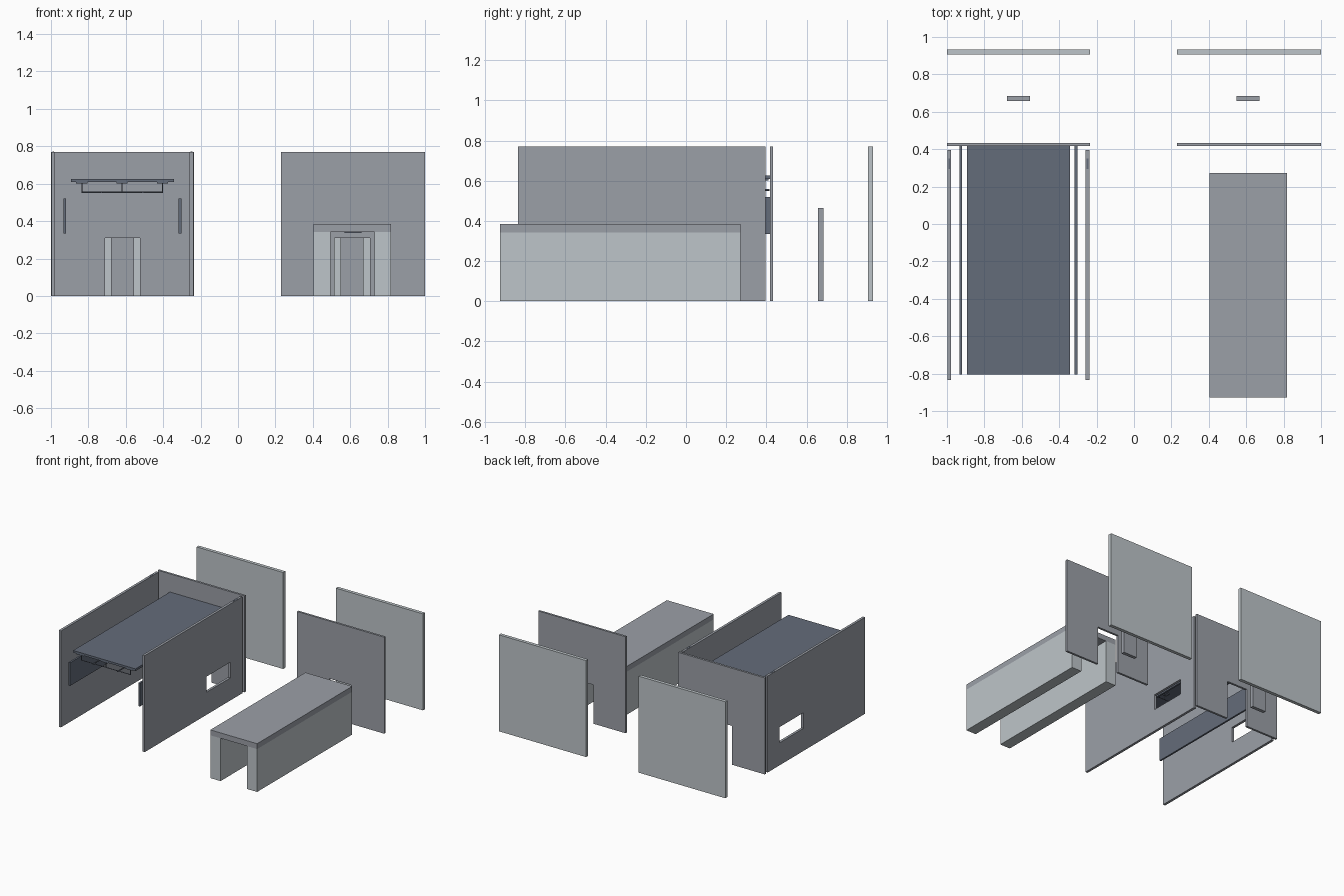
import bpy, bmesh, math
from mathutils import Vector

if "Cube" in bpy.data.objects:
    bpy.data.objects.remove(bpy.data.objects["Cube"])


def material(name, rgb):
    m = bpy.data.materials.new(name)
    m.diffuse_color = (*rgb, 1)
    m.use_nodes = True
    m.node_tree.nodes["Principled BSDF"].inputs["Base Color"].default_value = m.diffuse_color
    return m


GREY = material("mid_grey", (0.33, 0.35, 0.39))
LIGHT = material("light_grey", (0.515, 0.56, 0.585))
SLATE = material("dark_slate", (0.127, 0.15, 0.195))


def finish(bm, name, mat):
    bmesh.ops.recalc_face_normals(bm, faces=bm.faces)
    me = bpy.data.meshes.new(name)
    bm.to_mesh(me)
    bm.free()
    me.materials.append(mat)
    ob = bpy.data.objects.new(name, me)
    bpy.context.collection.objects.link(ob)
    return ob


def box(name, x, y, z, mat):
    """Box from (min, max) pairs."""
    bm = bmesh.new()
    bmesh.ops.create_cube(bm, size=1)
    for v in bm.verts:
        v.co = [r[0] if c < 0 else r[1] for c, r in zip(v.co, (x, y, z))]
    return finish(bm, name, mat)


def rod(name, a, b, r, mat):
    """Thin round rod between two points."""
    a, b = Vector(a), Vector(b)
    bm = bmesh.new()
    bmesh.ops.create_cone(bm, cap_ends=True, segments=8, radius1=r, radius2=r, depth=(b - a).length)
    bm.transform((b - a).to_track_quat('Z', 'Y').to_matrix().to_4x4())
    bmesh.ops.translate(bm, verts=bm.verts, vec=(a + b) / 2)
    return finish(bm, name, mat)


def extrude_profile(name, pts, thickness, mat):
    """Solid from a closed 3D outline, pushed along a vector."""
    bm = bmesh.new()
    f = bm.faces.new([bm.verts.new(p) for p in pts])
    top = bmesh.ops.extrude_face_region(bm, geom=[f])
    bmesh.ops.translate(bm, vec=thickness, verts=[v for v in top["geom"] if isinstance(v, bmesh.types.BMVert)])
    return finish(bm, name, mat)


def window_panel(name, x, ys, zs, mat):
    """Panel in the YZ plane on a 4x4 grid, with the middle cell left open."""
    bm = bmesh.new()
    g = [[bm.verts.new((x[0], y, z)) for z in zs] for y in ys]
    for i in range(3):
        for j in range(3):
            if (i, j) != (1, 1):
                bm.faces.new((g[i][j], g[i + 1][j], g[i + 1][j + 1], g[i][j + 1]))
    top = bmesh.ops.extrude_face_region(bm, geom=bm.faces[:])
    bmesh.ops.translate(bm, vec=(x[1] - x[0], 0, 0),
                        verts=[v for v in top["geom"] if isinstance(v, bmesh.types.BMVert)])
    return finish(bm, name, mat)


H = 0.77
# Rear groups: wall with doorway, door plate, back wall
for side, x0, x1, d0, d1 in (("left", -1, -0.235, -0.71, -0.525), ("right", 0.23, 1, 0.515, 0.705)):
    outline = [(x0, 0), (d0, 0), (d0, 0.31), (d1, 0.31), (d1, 0), (x1, 0), (x1, H), (x0, H)]
    extrude_profile(side + "_doorway_wall", [(x, 0.417, z) for x, z in outline], (0, 0.017, 0), GREY)
    c = (d0 + d1) / 2
    box(side + "_door", (c - 0.061, c + 0.061), (0.658, 0.685), (0, 0.463), GREY)
    box(side + "_back_wall", (x0, x1), (0.905, 0.932), (0, H), LIGHT)

# Side walls with a window, small slot marks on the top edge
for side, x0, x1 in (("left", -0.998, -0.978), ("right", -0.259, -0.239)):
    window_panel(side + "_side_wall", (x0, x1), (-0.835, -0.055, 0.245, 0.395), (0, 0.18, 0.305, H), GREY)
    box(side + "_slot", (x0 + 0.005, x1 - 0.005), (0.295, 0.35), (H - 0.004, H + 0.001), SLATE)

# Inner rails and hanging ceiling slab
Y = (-0.805, 0.417)
box("left_rail", (-0.933, -0.919), Y, (0.335, 0.52), SLATE)
box("right_rail", (-0.317, -0.303), Y, (0.335, 0.52), SLATE)
box("ceiling_slab", (-0.893, -0.342), Y, (0.608, 0.625), SLATE)

# Wire frame with hangers under the slab
for y in (-0.78, -0.39, 0.0, 0.39):
    rod("cross_rod", (-0.837, y, 0.554), (-0.402, y, 0.554), 0.003, SLATE)
    for x in (-0.835, -0.62, -0.404):
        rod("hanger", (x, y, 0.554), (x, y, 0.609), 0.003, SLATE)
        box("hanger_plate", (x - 0.03, x + 0.03), (y - 0.02, y + 0.02), (0.6, 0.609), SLATE)
for x in (-0.73, -0.51):
    rod("long_rod", (x, -0.79, 0.554), (x, 0.415, 0.554), 0.005, SLATE)

# Tunnel: two walls, roof and a thin strip under the roof
BY = (-0.927, 0.272)
box("tunnel_left_wall", (0.405, 0.495), BY, (0, 0.342), LIGHT)
box("tunnel_right_wall", (0.73, 0.818), BY, (0, 0.342), LIGHT)
box("tunnel_roof", (0.405, 0.818), BY, (0.342, 0.385), GREY)
box("roof_strip", (0.57, 0.66), (-0.4, -0.25), (0.337, 0.343), SLATE)
